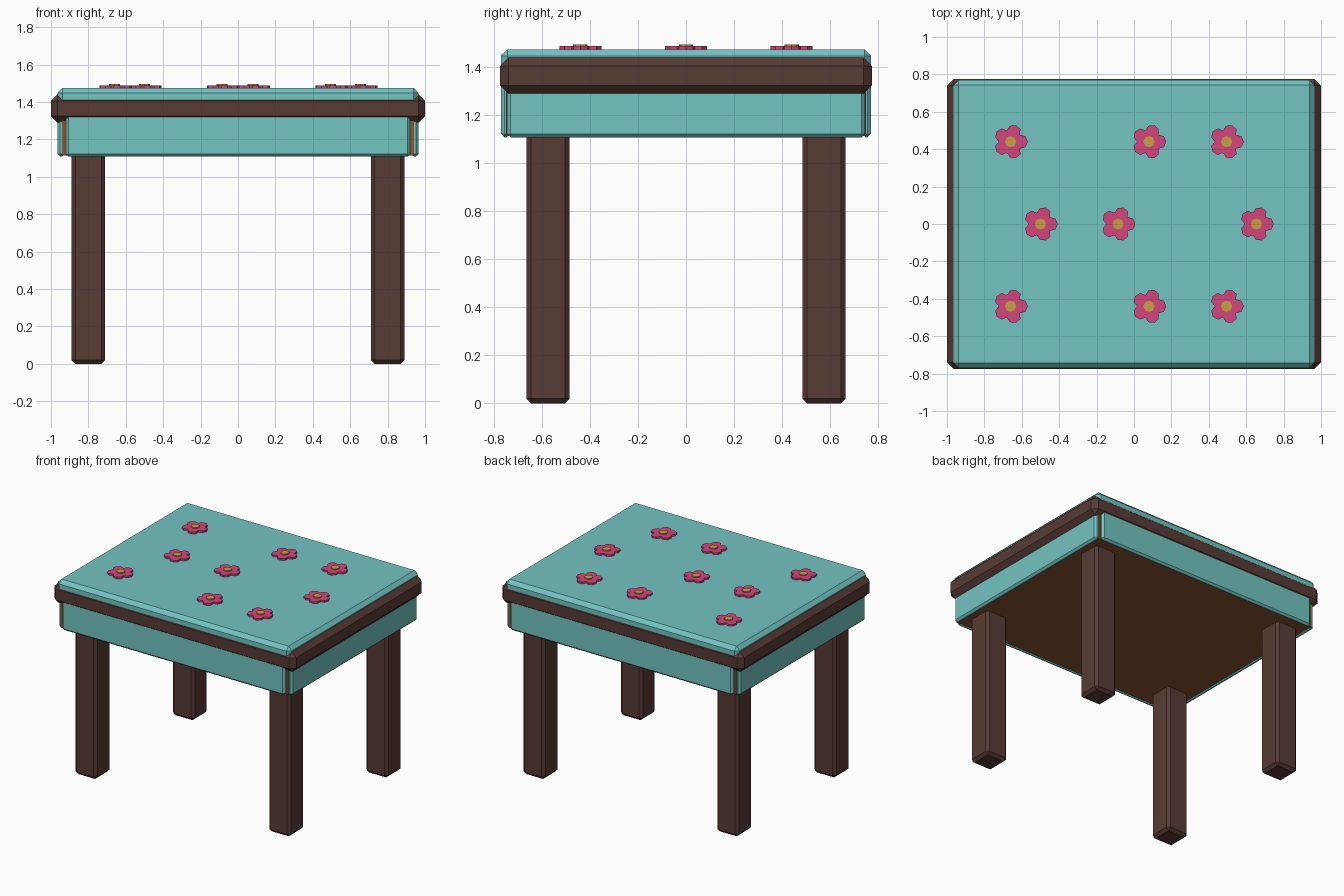
import bpy, bmesh
from math import radians, cos, sin

if "Cube" in bpy.data.objects:
    bpy.data.objects.remove(bpy.data.objects["Cube"])


def material(name, srgb):
    lin = [((c + 0.055) / 1.055) ** 2.4 for c in srgb]
    m = bpy.data.materials.new(name)
    m.use_nodes = True
    m.diffuse_color = (*lin, 1)
    m.node_tree.nodes["Principled BSDF"].inputs["Base Color"].default_value = (*lin, 1)
    return m


TEAL = material("teal cloth", (0.45, 0.77, 0.76))
DARK = material("dark wood", (0.345, 0.23, 0.205))
WOOD = material("brown wood", (0.54, 0.34, 0.19))
PINK = material("pink petals", (0.83, 0.27, 0.49))
GOLD = material("gold centre", (0.80, 0.62, 0.27))


def finish(bm, name, mat):
    bmesh.ops.recalc_face_normals(bm, faces=bm.faces)
    mesh = bpy.data.meshes.new(name)
    bm.to_mesh(mesh)
    bm.free()
    mesh.materials.append(mat)
    obj = bpy.data.objects.new(name, mesh)
    bpy.context.collection.objects.link(obj)
    return obj


def box(name, low, high, mat, bevel, bottom_only=False):
    """Chamfered box between two corners."""
    bm = bmesh.new()
    bmesh.ops.create_cube(bm, size=1)
    for v in bm.verts:
        v.co = [high[i] if v.co[i] > 0 else low[i] for i in range(3)]
    edges = [e for e in bm.edges
             if not bottom_only or all(v.co.z == low[2] for v in e.verts)]
    bmesh.ops.bevel(bm, geom=edges, offset=bevel, segments=1, affect='EDGES')
    return finish(bm, name, mat)


def plate(name, outline, centre, z0, z1, mat):
    """Flat outline raised from z0 to z1."""
    bm = bmesh.new()
    face = bm.faces.new([bm.verts.new((centre[0] + x, centre[1] + y, z0)) for x, y in outline])
    top = bmesh.ops.extrude_face_region(bm, geom=[face])["geom"]
    for v in top:
        if isinstance(v, bmesh.types.BMVert):
            v.co.z = z1
    return finish(bm, name, mat)


def polar(r, degrees):
    return r * cos(radians(degrees)), r * sin(radians(degrees))


# Wooden core, padded top and the trim band around it
box("core", (-0.94, -0.75, 1.115), (0.94, 0.75, 1.42), WOOD, 0.05, bottom_only=True)
box("top_cushion", (-0.965, -0.77, 1.38), (0.965, 0.77, 1.475), TEAL, 0.027)
box("trim_band", (-1, -0.775, 1.29), (1, 0.775, 1.44), DARK, 0.035)

# Cloth panels, leaving a narrow notch at each corner
for side, label in ((-1, "front"), (1, "back")):
    y = sorted((side * 0.735, side * 0.77))
    box(label + "_panel", (-0.92, y[0], 1.108), (0.92, y[1], 1.38), TEAL, 0.014)
for side, label in ((-1, "right"), (1, "left")):
    x = sorted((side * 0.927, side * 0.965))
    box(label + "_panel", (x[0], -0.745, 1.108), (x[1], 0.745, 1.38), TEAL, 0.014)

# Four legs
for sx, xname in ((-1, "right"), (1, "left")):
    for sy, yname in ((-1, "front"), (1, "back")):
        cx, cy = sx * 0.80, sy * 0.575
        box(f"{yname}_{xname}_leg", (cx - 0.09, cy - 0.09, 0),
            (cx + 0.09, cy + 0.09, 1.16), DARK, 0.02)

# Flowers: five blunt petals around a round centre
PETAL = ((-36, 0.063), (-20, 0.085), (0, 0.092), (20, 0.085))
petals = [polar(r, 72 * k + a) for k in range(5) for a, r in PETAL]
disc = [polar(0.03, 45 * k) for k in range(8)]
OUTER_ROW, MIDDLE_ROW = (-0.66, 0.08, 0.495), (-0.5, -0.085, 0.655)
for y, row in ((-0.44, OUTER_ROW), (0, MIDDLE_ROW), (0.44, OUTER_ROW)):
    for x in row:
        plate("flower_petals", petals, (x, y), 1.47, 1.488, PINK)
        plate("flower_centre", disc, (x, y), 1.485, 1.495, GOLD)
